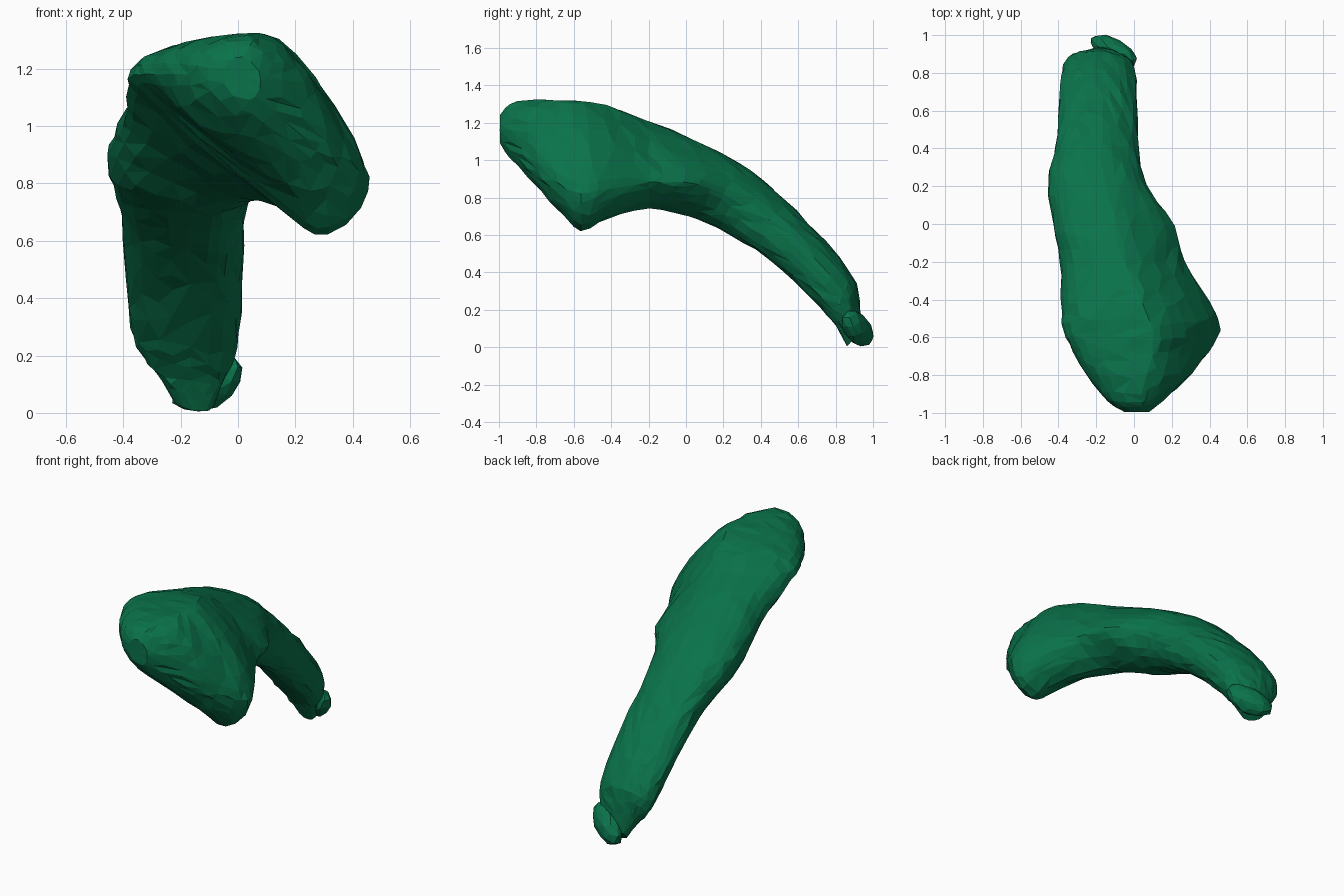
import bpy, bmesh, random
from math import sin, cos, pi
from mathutils import Vector, Matrix

if "Cube" in bpy.data.objects:
    bpy.data.objects.remove(bpy.data.objects["Cube"])

random.seed(4)
SIDES, STEPS = 28, 3

green = bpy.data.materials.new("organ_green")
green.diffuse_color = (0.003, 0.17, 0.07, 1)
green.use_nodes = True
green.node_tree.nodes["Principled BSDF"].inputs["Base Color"].default_value = green.diffuse_color

# Head stations: y, z bottom, z top, x left, z left, x right, z right, x bottom, x top, hollow
HEAD = [
    (-0.995, 1.09, 1.24, -0.05, 1.17, 0.08, 1.16, 0.03, 0.01, 1.0),
    (-0.94, 1.01, 1.30, -0.14, 1.18, 0.15, 1.13, 0.07, 0.03, 1.1),
    (-0.80, 0.86, 1.32, -0.25, 1.18, 0.30, 1.00, 0.18, 0.07, 1.3),
    (-0.68, 0.73, 1.32, -0.32, 1.18, 0.39, 0.88, 0.26, 0.10, 1.7),
    (-0.56, 0.62, 1.315, -0.375, 1.17, 0.455, 0.82, 0.27, 0.10, 1.9),
    (-0.42, 0.69, 1.29, -0.385, 1.12, 0.41, 0.85, 0.23, 0.04, 1.7),
    (-0.20, 0.74, 1.21, -0.39, 1.02, 0.27, 0.88, 0.06, -0.05, 1.3),
    (0.00, 0.70, 1.13, -0.43, 0.95, 0.21, 0.88, -0.08, -0.12, 1.0),
]
# Tail stations: y and z of the underside, y and z of the back, x left, x right
TAIL = [
    (0.12, 0.66, 0.28, 0.99, -0.455, 0.07),
    (0.31, 0.56, 0.46, 0.85, -0.415, 0.025),
    (0.52, 0.41, 0.65, 0.67, -0.40, 0.02),
    (0.70, 0.23, 0.82, 0.48, -0.385, 0.01),
    (0.79, 0.13, 0.91, 0.34, -0.36, -0.01),
    (0.83, 0.06, 0.93, 0.20, -0.28, -0.05),
    (0.86, 0.005, 0.94, 0.09, -0.23, -0.08),
]


def ring(bottom, top, left, right, hollow, upper=1.0, lower=0.85):
    """Closed outline of four curved quarters through four extreme points."""
    pts = []
    for i in range(SIDES):
        q, r = divmod(i * 4 / SIDES, 1)
        a, b, p = [(right, top, upper), (top, left, 0.9),
                   (left, bottom, hollow), (bottom, right, lower)][int(q)]
        # the side point drives x, the top or bottom point drives height
        c, s = cos(r * pi / 2) ** p, sin(r * pi / 2) ** p
        side, pole, u, v = (a, b, c, s) if int(q) % 2 == 0 else (b, a, s, c)
        x = pole.x + (side.x - pole.x) * u
        t = side.z + (pole.z - side.z) * v
        y = side.y + (pole.y - side.y) * v
        pts.append(Vector((x, y, t)))
    return pts


rings = []
for y, zb, zt, xl, zl, xr, zr, xb, xt, hollow in HEAD:
    upper = 1.2 if y < -0.7 else 1.5
    lower = 1.0 if y < -0.3 else 1.4
    rings.append(ring(Vector((xb, y, zb)), Vector((xt, y, zt)),
                      Vector((xl, y, zl)), Vector((xr, y, zr)), hollow, upper, lower))
for yb, zb, yt, zt, xl, xr in TAIL:
    width = xr - xl
    b, t = Vector((xr - 0.3 * width, yb, zb)), Vector((xl + 0.45 * width, yt, zt))
    l, r = b.lerp(t, 0.62), b.lerp(t, 0.5)
    l.x, r.x = xl, xr
    rings.append(ring(b, t, l, r, 1.05, 1.1, 1.2 if yb < 0.2 else 0.85))


def spline(a, b, c, d, t):
    return 0.5 * (2 * b + (c - a) * t + (2 * a - 5 * b + 4 * c - d) * t * t
                  + (3 * b - a - 3 * c + d) * t ** 3)


def finish(bm, name):
    bmesh.ops.recalc_face_normals(bm, faces=bm.faces)
    me = bpy.data.meshes.new(name)
    bm.to_mesh(me)
    bm.free()
    me.materials.append(green)
    ob = bpy.data.objects.new(name, me)
    bpy.context.collection.objects.link(ob)
    return ob


# Main body: lofted skin with slightly uneven facets
bm = bmesh.new()
loops = []
n = len(rings)
for i in range(n - 1):
    four = [rings[max(0, i - 1)], rings[i], rings[i + 1], rings[min(n - 1, i + 2)]]
    rough = 0.001 if i in (0, n - 2) else 0.005
    for k in range(STEPS + (i == n - 2)):
        loops.append([bm.verts.new(spline(*p, k / STEPS) +
                      Vector([random.uniform(-rough, rough) for _ in range(3)]))
                      for p in zip(*four)])
for a, b in zip(loops, loops[1:]):
    for j in range(SIDES):
        k = (j + 1) % SIDES
        bm.faces.new((a[j], a[k], b[k], b[j]))
for loop in (loops[0], loops[-1]):
    centre = bm.verts.new(sum((v.co for v in loop), Vector()) / SIDES)
    for j in range(SIDES):
        bm.faces.new((loop[j], loop[(j + 1) % SIDES], centre))
bmesh.ops.triangulate(bm, faces=bm.faces)
body = finish(bm, "organ_body")
mod = body.modifiers.new("irregular_facets", "DECIMATE")
mod.ratio = 0.55

# Small knob at the tail tip
bm = bmesh.new()
bmesh.ops.create_icosphere(bm, subdivisions=2, radius=1)
for v in bm.verts:
    v.co *= random.uniform(0.93, 1.06)
bmesh.ops.transform(bm, verts=bm.verts, matrix=Matrix.Translation((-0.105, 0.918, 0.097))
                    @ Matrix.Rotation(-0.5, 4, 'Z') @ Matrix.Rotation(-0.45, 4, 'Y')
                    @ Matrix.Diagonal((0.145, 0.064, 0.085, 1)))
finish(bm, "tail_knob")
